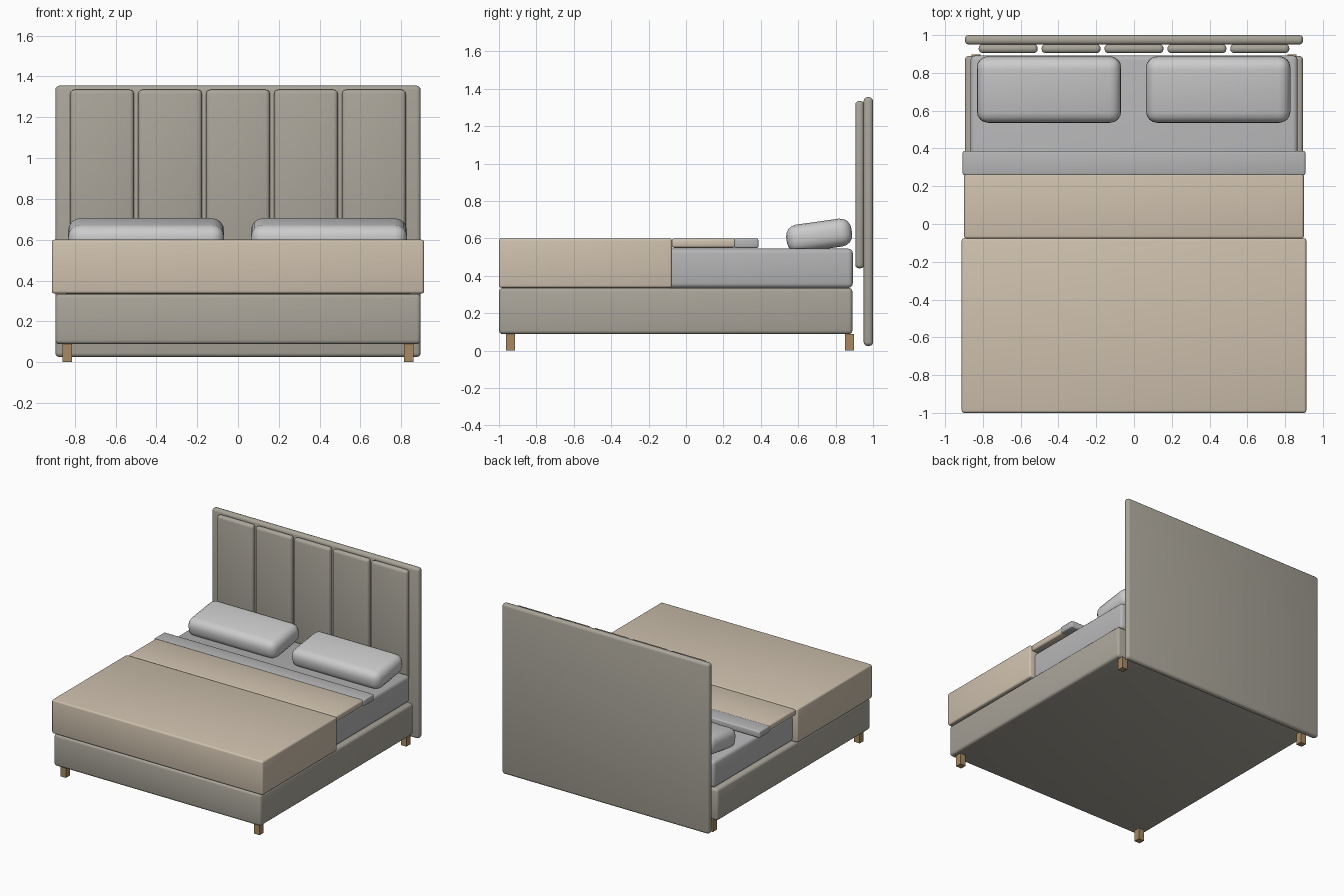
import bpy, math

if "Cube" in bpy.data.objects:
    bpy.data.objects.remove(bpy.data.objects["Cube"])


def material(name, r, g, b):
    m = bpy.data.materials.new(name)
    m.diffuse_color = (r, g, b, 1)
    m.use_nodes = True
    m.node_tree.nodes["Principled BSDF"].inputs["Base Color"].default_value = m.diffuse_color
    return m


UPHOLSTERY = material("taupe_fabric", 0.40, 0.375, 0.32)
SHEET = material("grey_sheet", 0.46, 0.46, 0.47)
BLANKET = material("beige_blanket", 0.62, 0.53, 0.42)
PILLOW = material("white_cotton", 0.75, 0.75, 0.73)
WOOD = material("oak", 0.38, 0.25, 0.12)


def soft_box(name, x, y, z, mat, bevel=0.0, segments=3, tilt=0.0):
    """Rounded box spanning the (min, max) ranges x, y, z."""
    bpy.ops.mesh.primitive_cube_add(size=1, location=[sum(r) / 2 for r in (x, y, z)])
    ob = bpy.context.object
    ob.name = name
    ob.scale = [r[1] - r[0] for r in (x, y, z)]
    bpy.ops.object.transform_apply(location=False, rotation=False, scale=True)
    ob.data.materials.append(mat)
    if bevel:
        mod = ob.modifiers.new("Bevel", 'BEVEL')
        mod.width = bevel
        mod.segments = segments
        mod.limit_method = 'NONE'
        bpy.ops.object.modifier_apply(modifier=mod.name)
        bpy.ops.object.shade_smooth_by_angle(angle=math.radians(35))
    ob.rotation_euler.x = tilt
    return ob


# Upholstered base and mattress
soft_box("bed_base", (-0.895, 0.895), (-1.0, 0.89), (0.088, 0.335), UPHOLSTERY, 0.02)
soft_box("mattress", (-0.866, 0.866), (-0.975, 0.892), (0.335, 0.545), SHEET, 0.025)

# Headboard with five vertical channels
soft_box("headboard", (-0.895, 0.895), (0.95, 1.0), (0.025, 1.355), UPHOLSTERY, 0.02)
for i in range(5):
    cx = (i - 2) * 0.333
    soft_box(f"headboard_panel_{i + 1}", (cx - 0.156, cx + 0.156), (0.905, 0.952),
             (0.44, 1.335), UPHOLSTERY, 0.02)

# Square legs
for side, cx in (("left", -0.837), ("right", 0.837)):
    for end, cy in (("front", -0.939), ("back", 0.873)):
        soft_box(f"{end}_{side}_leg", (cx - 0.024, cx + 0.024),
                 (cy - 0.024, cy + 0.024), (0.0, 0.09), WOOD)

# Blanket draped over the foot end, with its flat turn-down and sheet border
soft_box("blanket", (-0.912, 0.912), (-1.0, -0.075), (0.336, 0.6), BLANKET, 0.013)
soft_box("blanket_fold", (-0.899, 0.899), (-0.077, 0.268), (0.55, 0.599), BLANKET, 0.013)
soft_box("sheet_fold", (-0.907, 0.907), (0.258, 0.387), (0.548, 0.6), SHEET, 0.01)

# Tilted pillows
for side, cx in (("left", -0.45), ("right", 0.446)):
    soft_box(f"{side}_pillow", (cx - 0.382, cx + 0.382), (0.536, 0.888),
             (0.54, 0.69), PILLOW, 0.06, 4, math.radians(8))
